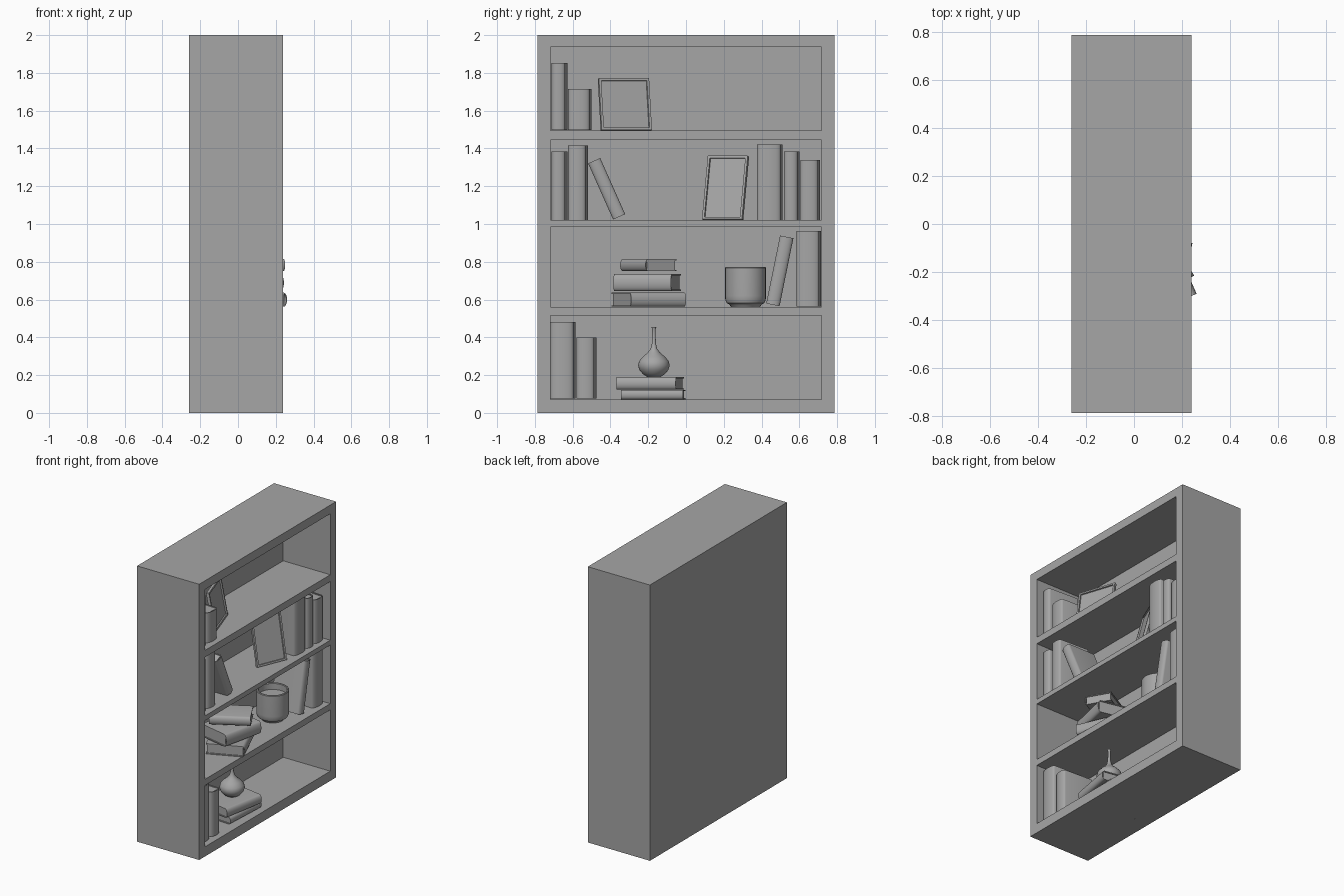
import bpy, bmesh
from math import sin, cos, pi, radians
from mathutils import Matrix, Vector

old = bpy.data.objects.get("Cube")
if old:
    bpy.data.objects.remove(old, do_unlink=True)

GREY = (0.38, 0.38, 0.38, 1)
mat = bpy.data.materials.new("plain grey")
mat.use_nodes = True
mat.diffuse_color = GREY
mat.node_tree.nodes["Principled BSDF"].inputs["Base Color"].default_value = GREY


def T(x, y, z):
    return Matrix.Translation((x, y, z))


def R(deg, axis):
    return Matrix.Rotation(radians(deg), 4, axis)


def finish(name, bm, matrix=None, smooth=False):
    bmesh.ops.recalc_face_normals(bm, faces=bm.faces)
    me = bpy.data.meshes.new(name)
    bm.to_mesh(me)
    bm.free()
    me.materials.append(mat)
    ob = bpy.data.objects.new(name, me)
    bpy.context.collection.objects.link(ob)
    if matrix:
        ob.matrix_world = matrix
    if smooth:
        bpy.ops.object.select_all(action='DESELECT')
        ob.select_set(True)
        bpy.context.view_layer.objects.active = ob
        bpy.ops.object.shade_smooth_by_angle(angle=radians(35))
    return ob


def add_box(bm, lo, hi, matrix=Matrix()):
    lo, hi = Vector(lo), Vector(hi)
    m = matrix @ Matrix.Translation((lo + hi) / 2) @ Matrix.Diagonal((*(hi - lo), 1))
    return bmesh.ops.create_cube(bm, size=1, matrix=m)["verts"]


def box(name, lo, hi):
    bm = bmesh.new()
    add_box(bm, lo, hi)
    return finish(name, bm)


# Book: wrapped cover with rounded spine on local +x, page block inside
def book(name, w, t, h, matrix):
    bm = bmesh.new()
    c, bulge, steps = min(0.007, t * 0.12), min(0.02, t * 0.3), 10
    sx = w / 2 - bulge

    def arc(half, depth):
        angles = [-pi / 2 + pi * i / steps for i in range(steps + 1)]
        return [(sx + depth * cos(a), half * sin(a)) for a in angles]

    outline = [(-w / 2, -t / 2)] + arc(t / 2, bulge) + [(-w / 2, t / 2), (-w / 2, t / 2 - c)]
    outline += arc(t / 2 - c, bulge - c / 2)[::-1] + [(-w / 2, c - t / 2)]
    face = bm.faces.new([bm.verts.new((x, y, 0)) for x, y in outline])
    new = bmesh.ops.extrude_face_region(bm, geom=[face])["geom"]
    bmesh.ops.translate(bm, vec=(0, 0, h), verts=[v for v in new if isinstance(v, bmesh.types.BMVert)])
    add_box(bm, (0.008 - w / 2, c - t / 2, 0.006), (sx + bulge * 0.3, t / 2 - c, h - 0.006))
    return finish(name, bm, matrix, True)


def standing_book(name, y0, y1, base, top, front=0.2, w=0.24, yaw=-3):
    t = y1 - y0 + w * sin(radians(yaw))
    spine = T(front, y0 + t / 2, base) @ R(yaw, 'Z')
    book(name, w, t, top - base, spine @ T(-w / 2, 0, 0))


def lying_book(name, x, y, z0, z1, yaw, length, w):
    spine = T(x, y, (z0 + z1) / 2) @ R(yaw, 'Z')
    book(name, w, z1 - z0, length, spine @ T(-w / 2, -length / 2, 0) @ R(-90, 'X'))


# Picture frame facing local +x with a recessed panel and a rear strut
def picture_frame(name, x, y, z, yaw, lean, w, h):
    bm = bmesh.new()
    add_box(bm, (-0.02, -w / 2, 0), (0, w / 2, h))
    bm.normal_update()
    front = [f for f in bm.faces if f.normal.x > 0.9]
    bmesh.ops.inset_region(bm, faces=front, thickness=0.018)
    bmesh.ops.inset_region(bm, faces=front, thickness=0.001, depth=-0.01)
    m = T(x, y, z) @ R(yaw, 'Z') @ R(-lean, 'Y')
    finish(name, bm, m)
    bm = bmesh.new()
    add_box(bm, (-0.006, -0.03, -0.62 * h), (0, 0.03, 0))
    finish(name + "_strut", bm, m @ T(-0.02, 0, 0.6 * h) @ R(32, 'Y'))


def lathe(name, x, y, z, profile):
    bm = bmesh.new()
    verts = [bm.verts.new((r, 0, h)) for r, h in profile]
    edges = [bm.edges.new(p) for p in zip(verts, verts[1:])]
    bmesh.ops.spin(bm, geom=verts + edges, cent=(0, 0, 0), axis=(0, 0, 1),
                   angle=2 * pi, steps=32, use_duplicate=False)
    bmesh.ops.remove_doubles(bm, verts=bm.verts, dist=0.0003)
    finish(name, bm, T(x, y, z), True)


# Bookcase: side walls, back, and horizontal boards
BACK, INNER, FRONT = -0.26, -0.14, 0.238
for side, lo, hi in (("right", -0.785, -0.718), ("left", 0.718, 0.785)):
    box(side + "_wall", (BACK, lo, 0), (FRONT, hi, 2))
box("back_panel", (BACK, -0.718, 0), (INNER, 0.718, 2))
boards = {"base": (0, 0.07), "lower_shelf": (0.515, 0.56), "middle_shelf": (0.985, 1.02),
          "upper_shelf": (1.445, 1.495), "top_board": (1.937, 2)}
for name, (lo, hi) in boards.items():
    box(name, (INNER, -0.718, lo), (FRONT, 0.718, hi))

# Upright books by shelf level: (start, end, top)
rows = {
    0.075: [(-0.718, -0.585, 0.48), (-0.58, -0.475, 0.398)],
    0.562: [(0.585, 0.715, 0.962)],
    1.022: [(-0.712, -0.628, 1.385), (-0.625, -0.52, 1.415), (0.375, 0.512, 1.42),
            (0.517, 0.602, 1.385), (0.604, 0.71, 1.34)],
    1.497: [(-0.712, -0.628, 1.853), (-0.625, -0.5, 1.715)],
}
count = 0
for base, row in rows.items():
    for y0, y1, top in row:
        count += 1
        standing_book(f"upright_book_{count}", y0, y1, base, top)

# Leaning books
book("leaning_book_right", 0.23, 0.07, 0.325, T(0.08, -0.354, 1.038) @ R(24, 'X'))
book("leaning_book_left", 0.23, 0.072, 0.367, T(0.08, 0.46, 0.572) @ R(-11.5, 'X'))

# Stacked books
lying_book("lower_stack_bottom", 0.19, -0.18, 0.072, 0.122, -3, 0.33, 0.23)
lying_book("lower_stack_top", 0.2, -0.212, 0.123, 0.19, -10.3, 0.32, 0.25)
lying_book("stack_bottom", 0.197, -0.145, 0.562, 0.637, 23.5, 0.316, 0.264)
lying_book("stack_middle", 0.209, -0.232, 0.645, 0.735, -12.6, 0.312, 0.24)
lying_book("stack_top", 0.13, -0.282, 0.75, 0.815, -60.7, 0.275, 0.19)

# Picture frames
picture_frame("tall_picture_frame", 0.142, 0.19, 1.026, -22.6, 13.5, 0.229, 0.345)
picture_frame("wide_picture_frame", 0.091, -0.313, 1.498, 18.4, 10, 0.28, 0.278)

# Vase with a narrow neck
lathe("vase", 0.072, -0.17, 0.19, [
    (0, 0), (0.035, 0), (0.058, 0.015), (0.077, 0.038), (0.084, 0.062), (0.078, 0.085),
    (0.058, 0.108), (0.034, 0.128), (0.018, 0.148), (0.011, 0.175), (0.009, 0.22),
    (0.009, 0.25), (0.013, 0.264), (0.009, 0.264), (0.005, 0.25), (0, 0.25)])

# Hollow pot
lathe("pot", 0.058, 0.315, 0.56, [
    (0, 0), (0.075, 0), (0.08, 0.006), (0.085, 0.014), (0.1, 0.022), (0.107, 0.038),
    (0.108, 0.06), (0.108, 0.208), (0.105, 0.212), (0.097, 0.212), (0.094, 0.208),
    (0.094, 0.165), (0, 0.165)])
